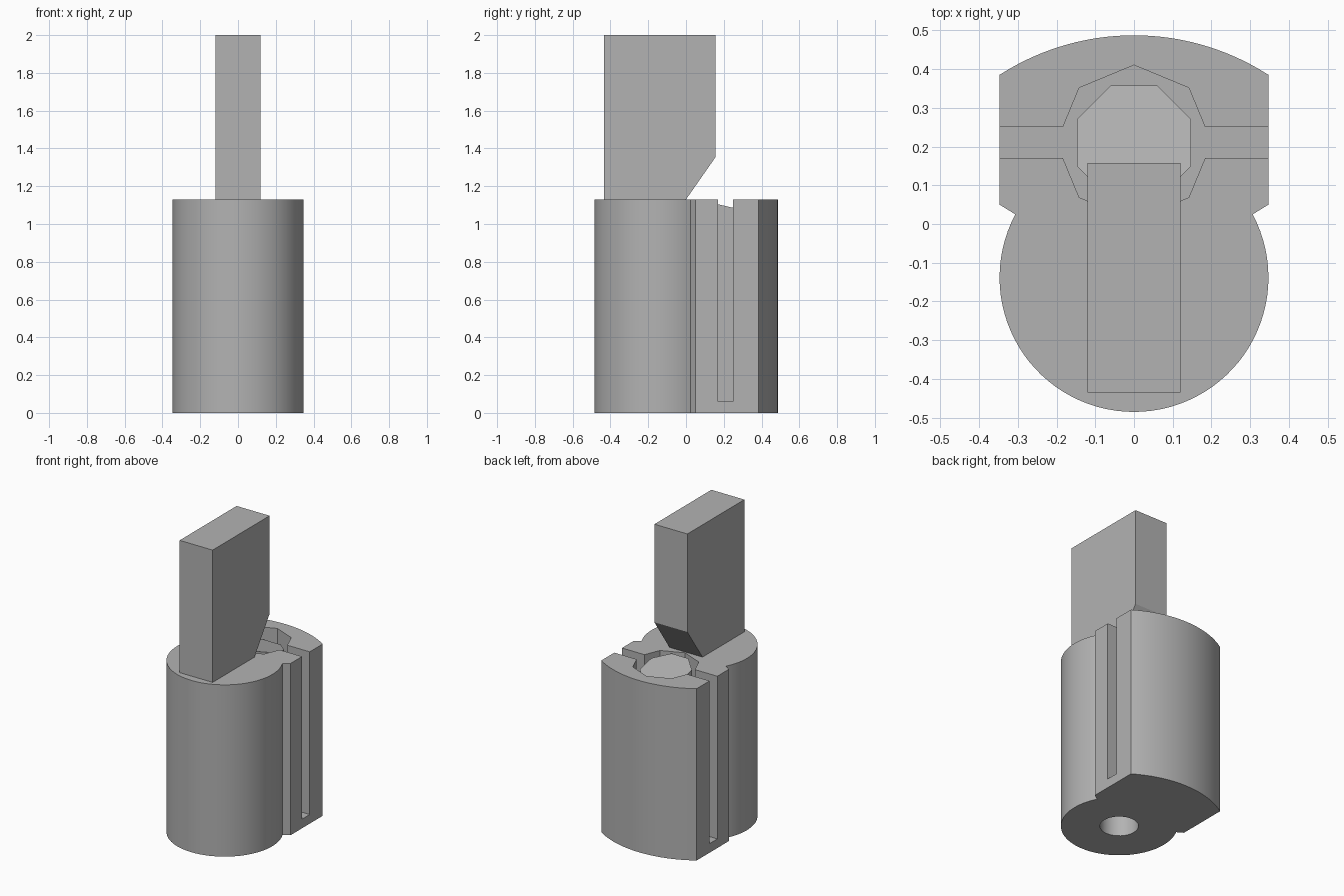
import bpy, bmesh, math

if "Cube" in bpy.data.objects:
    bpy.data.objects.remove(bpy.data.objects["Cube"])

grey = bpy.data.materials.new("steel grey")
grey.diffuse_color = (0.45, 0.45, 0.45, 1)
grey.use_nodes = True
grey.node_tree.nodes["Principled BSDF"].inputs["Base Color"].default_value = grey.diffuse_color


def prism(name, outline, lo, hi, place):
    """Extrude a 2D outline from lo to hi; place maps (u, v, w) to xyz."""
    bm = bmesh.new()
    rings = [[bm.verts.new(place(u, v, w)) for u, v in outline] for w in (lo, hi)]
    bm.faces.new(rings[0])
    bm.faces.new(rings[1])
    n = len(outline)
    for i in range(n):
        j = (i + 1) % n
        bm.faces.new((rings[0][i], rings[0][j], rings[1][j], rings[1][i]))
    bmesh.ops.recalc_face_normals(bm, faces=bm.faces)
    mesh = bpy.data.meshes.new(name)
    bm.to_mesh(mesh)
    bm.free()
    mesh.materials.append(grey)
    obj = bpy.data.objects.new(name, mesh)
    bpy.context.collection.objects.link(obj)
    return obj


def upright(u, v, w):
    return (u, v, w)


def sideways(u, v, w):
    return (w, u, v)


def arc(cy, r, a0, a1, n):
    """Points on a circle centred at (0, cy), angles in degrees."""
    angles = [math.radians(a0 + (a1 - a0) * i / n) for i in range(n + 1)]
    return [(r * math.cos(a), cy + r * math.sin(a)) for a in angles]


def cut(target, cutter):
    cutter.hide_render = True
    mod = target.modifiers.new("cut", 'BOOLEAN')
    mod.operation = 'DIFFERENCE'
    mod.solver = 'EXACT'
    mod.object = cutter
    bpy.ops.object.select_all(action='DESELECT')
    bpy.context.view_layer.objects.active = target
    target.select_set(True)
    bpy.ops.object.modifier_apply(modifier=mod.name)
    bpy.data.objects.remove(cutter)


TOP, FLOOR = 1.13, 0.06
SOCKET_Y = 0.21

# body: round front lobe, notched neck, flat sides and bowed back
spread = math.degrees(math.asin(0.347 / 0.641))
outline = arc(-0.138, 0.347, 152, 388, 60)
outline += [(0.347, 0.05)]
outline += arc(-0.154, 0.641, 90 - spread, 90 + spread, 24)
outline += [(-0.347, 0.05)]
body = prism("body", outline, 0, TOP, upright)

# octagonal socket, cross slot and round bore in the underside
cut(body, prism("socket_cutter", arc(SOCKET_Y, 0.2, 0, 315, 7), FLOOR, 1.3, upright))
slot = [(0.17, FLOOR), (0.25, FLOOR), (0.25, 1.3), (0.17, 1.3)]
cut(body, prism("slot_cutter", slot, -0.5, 0.5, sideways))
cut(body, prism("bore_cutter", arc(-0.138, 0.115, 0, 348.75, 31), -0.1, 0.7, upright))
bpy.ops.object.shade_smooth_by_angle(angle=math.radians(20))

# octagonal pin in the socket, its top sloping down to the back
pin = prism("pin", arc(SOCKET_Y, 0.159, 22.5, 337.5, 7), FLOOR, TOP, upright)
for v in pin.data.vertices:
    if v.co.z > 1:
        v.co.z = 1.095 - 0.235 * (v.co.y - SOCKET_Y)

# upright blade with a chamfered lower back corner
blade = [(-0.435, TOP), (0, TOP), (0.157, 1.355), (0.157, 2), (-0.435, 2)]
prism("blade", blade, -0.12, 0.12, sideways)
